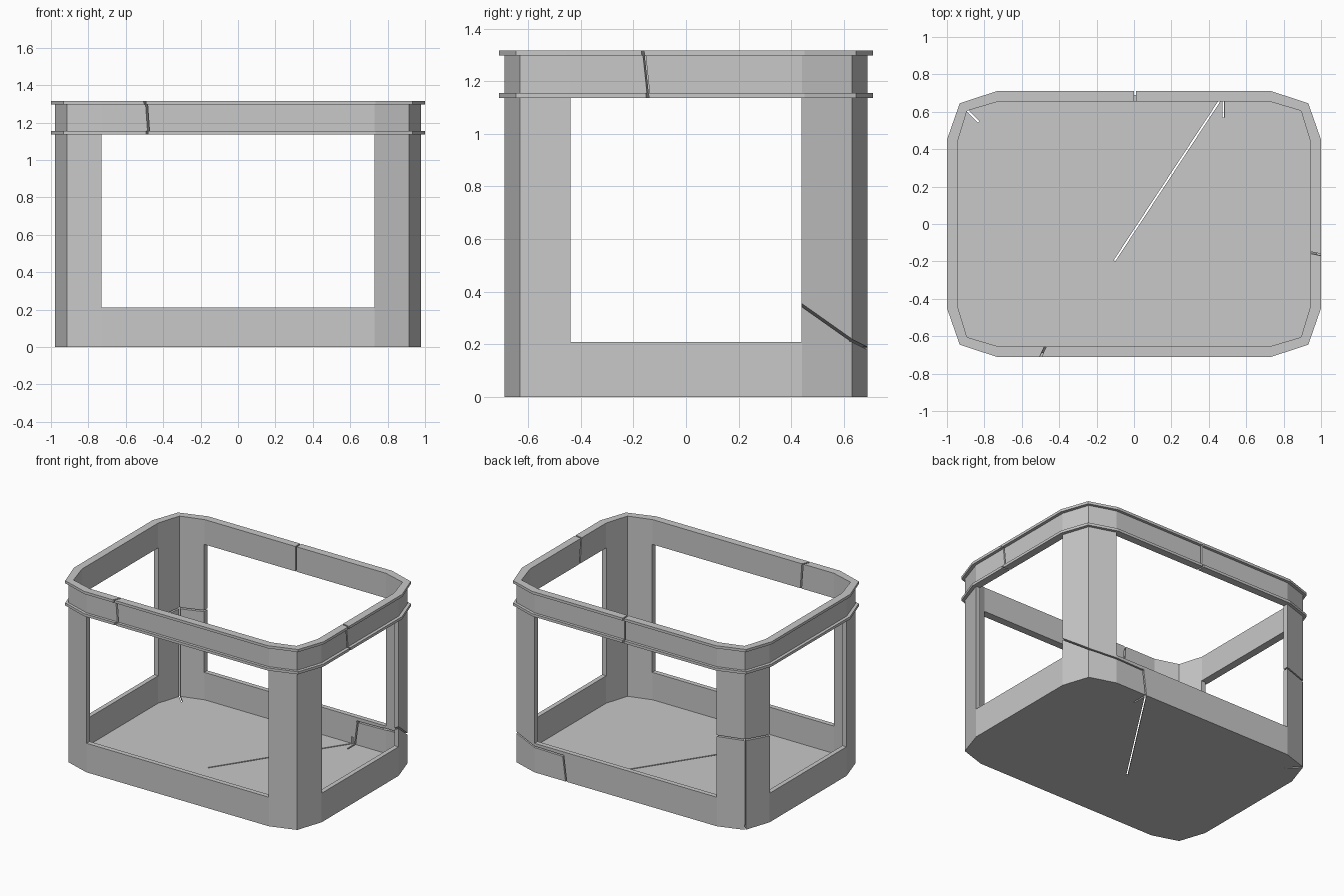
import bpy, bmesh
from mathutils import Vector

if "Cube" in bpy.data.objects:
    bpy.data.objects.remove(bpy.data.objects["Cube"])

mat = bpy.data.materials.new("mid grey")
mat.diffuse_color = (0.58, 0.58, 0.58, 1)
mat.use_nodes = True
mat.node_tree.nodes["Principled BSDF"].inputs["Base Color"].default_value = mat.diffuse_color

# quarter outlines of the chamfered rectangle
OUTER = [(0.73, 0.69), (0.915, 0.63), (0.978, 0.44)]
INNER = [(0.725, 0.655), (0.893, 0.605), (0.945, 0.435)]
TRIM = [(0.735, 0.71), (0.932, 0.645), (1.0, 0.45)]


def make_object(name, bm):
    bmesh.ops.recalc_face_normals(bm, faces=bm.faces[:])
    me = bpy.data.meshes.new(name)
    bm.to_mesh(me)
    bm.free()
    me.materials.append(mat)
    ob = bpy.data.objects.new(name, me)
    bpy.context.collection.objects.link(ob)
    return ob


def loop(quarter, z):
    pts = []
    for sx, sy in ((1, 1), (1, -1), (-1, -1), (-1, 1)):
        q = quarter if sx * sy > 0 else quarter[::-1]
        pts += [(sx * x, sy * y, z) for x, y in q]
    return pts


def loft(name, sections, closed):
    bm = bmesh.new()
    rings = [[bm.verts.new(p) for p in loop(q, z)] for q, z in sections]
    n, m = len(rings[0]), len(rings)
    for i in range(m if closed else m - 1):
        a, b = rings[i], rings[(i + 1) % m]
        for j in range(n):
            k = (j + 1) % n
            bm.faces.new((a[j], a[k], b[k], b[j]))
    if not closed:
        bm.faces.new(rings[0])
        bm.faces.new(rings[-1])
    return make_object(name, bm)


def slab(center, a, b, c):
    """Box cutter spanned by three full-length edge vectors."""
    bm = bmesh.new()
    bmesh.ops.create_cube(bm, size=1)
    for v in bm.verts:
        x, y, z = v.co
        v.co = Vector(center) + x * Vector(a) + y * Vector(b) + z * Vector(c)
    ob = make_object("cutter", bm)
    ob.hide_render = True
    return ob


def crack(points, out, width=0.01, ext=0.008):
    """Thin sheets along a polyline, passing through the wall along 'out'."""
    o = Vector(out).normalized()
    res = []
    for p, q in zip(points, points[1:]):
        p, q = Vector(p), Vector(q)
        d = q - p
        n = d.cross(o).normalized()
        mid = (p + q) / 2 - o * 0.03
        res.append(slab(mid, d + d.normalized() * 2 * ext, o * 0.18, n * width))
    return res


def cut(ob, cutters):
    for c in cutters:
        m = ob.modifiers.new("cut", 'BOOLEAN')
        m.operation = 'DIFFERENCE'
        m.solver = 'EXACT'
        m.object = c
    bpy.context.view_layer.update()
    dg = bpy.context.evaluated_depsgraph_get()
    me = bpy.data.meshes.new_from_object(ob.evaluated_get(dg))
    ob.modifiers.clear()
    ob.data = me
    for c in cutters:
        bpy.data.objects.remove(c)


# body: floor, low walls and four corner posts
body = loft("case_body", [(OUTER, 0), (OUTER, 1.136), (INNER, 1.136), (INNER, 0.012)], False)
windows = [
    slab((0, 0, 0.71), (1.458, 0, 0), (0, 3, 0), (0, 0, 1.0)),
    slab((0, 0, 0.71), (3, 0, 0), (0, 0.878, 0), (0, 0, 1.0)),
]
cut(body, windows)

# cracks through floor, low walls and posts
hub = (-0.1, -0.19, 0)
UP = (0, 0, 1)
cracks = []
for end in ((-0.9, 0.61, 0), (0.465, 0.67, 0), (-0.312, -0.67, 0)):
    cracks += crack([hub, end], UP)
cracks += crack([(-0.322, -0.69, -0.01), (-0.302, -0.69, 0.22)], (0, -1, 0))
cracks += crack([(0.475, 0.69, -0.01), (0.50, 0.69, 0.18), (0.73, 0.69, 0.185)], (0, 1, 0))
cracks += crack([(0.73, 0.69, 0.185), (0.915, 0.63, 0.215), (0.98, 0.44, 0.35)], (1, 1, 0))
cracks += crack([(0.73, -0.69, 0.53), (0.915, -0.63, 0.58), (0.98, -0.44, 0.63)], (1, -1, 0))
cracks += crack([(-0.73, -0.69, 0.656), (-0.915, -0.63, 0.664), (-0.98, -0.44, 0.67)], (-1, -1, 0))
cracks += crack([(-0.73, 0.69, 0.655), (-0.915, 0.63, 0.65), (-0.98, 0.44, 0.63)], (-1, 1, 0))
cracks += crack([(-0.915, 0.63, -0.01), (-0.915, 0.63, 0.65)], (-1, 1, 0))
cut(body, cracks)

# top rim with two projecting trims
rim = loft("top_rim", [(INNER, 1.136), (TRIM, 1.136), (TRIM, 1.155), (OUTER, 1.155),
                       (OUTER, 1.297), (TRIM, 1.297), (TRIM, 1.316), (INNER, 1.316)], True)
cracks = crack([(-0.50, -0.71, 1.33), (-0.485, -0.71, 1.12)], (-0.45, -1, 0))
cracks += crack([(1.0, -0.166, 1.33), (1.0, -0.144, 1.12)], (1, -0.2, 0))
cracks += crack([(0.005, 0.71, 1.33), (0.005, 0.71, 1.12)], (0, 1, 0))
cut(rim, cracks)
